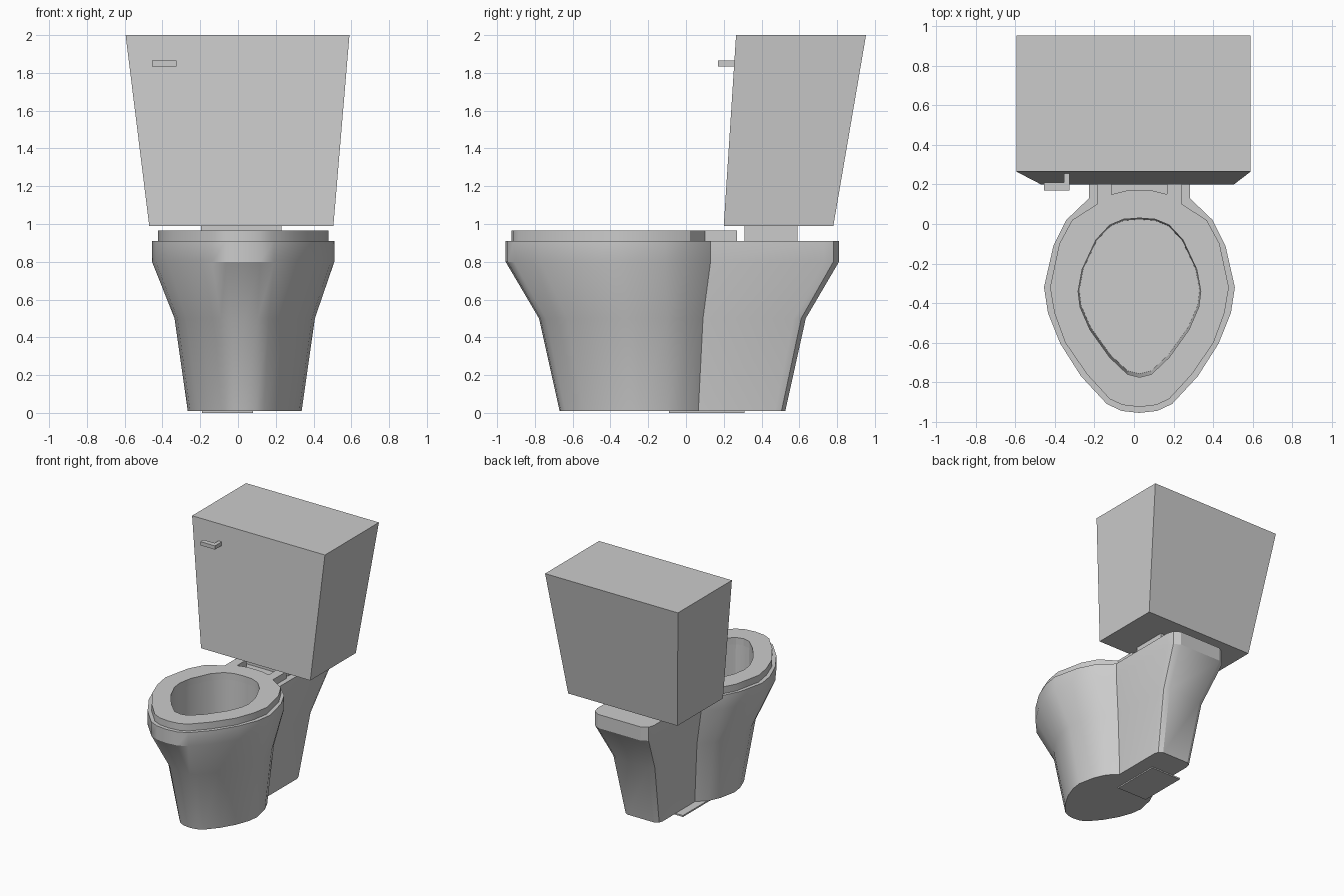
import bpy, bmesh
from math import radians

if "Cube" in bpy.data.objects:
    bpy.data.objects.remove(bpy.data.objects["Cube"])

CX = 0.0275  # centre line of the bowl

grey = bpy.data.materials.new("porcelain_grey")
grey.use_nodes = True
COLOUR = (0.6, 0.6, 0.6, 1)
grey.diffuse_color = COLOUR
grey.node_tree.nodes["Principled BSDF"].inputs["Base Color"].default_value = COLOUR


def finish(name, bm, smooth=None):
    bmesh.ops.recalc_face_normals(bm, faces=bm.faces)
    mesh = bpy.data.meshes.new(name)
    bm.to_mesh(mesh)
    bm.free()
    mesh.materials.append(grey)
    obj = bpy.data.objects.new(name, mesh)
    bpy.context.collection.objects.link(obj)
    if smooth:
        bpy.ops.object.select_all(action='DESELECT')
        obj.select_set(True)
        bpy.context.view_layer.objects.active = obj
        bpy.ops.object.shade_smooth_by_angle(angle=radians(smooth))
    return obj


def mirrored(half):
    """Close a half outline, given front to back, across the centre line."""
    return half + [(-x, y) for x, y in reversed(half) if x > 0]


def ring(bm, outline, z, sx=1, sy=1, cy=0, dx=0):
    """Add one loop of the outline, scaled about (0, cy)."""
    return [bm.verts.new((CX + dx + x * sx, cy + (y - cy) * sy, z)) for x, y in outline]


def bridge(bm, a, b):
    for i in range(len(a)):
        j = (i + 1) % len(a)
        bm.faces.new((a[i], a[j], b[j], b[i]))


def fill_between(bm, *loops):
    """Fill a flat area bounded by an outer loop and a hole."""
    edges = []
    for loop in loops:
        for i, v in enumerate(loop):
            w = loop[(i + 1) % len(loop)]
            edges.append(bm.edges.get((v, w)) or bm.edges.new((v, w)))
    bmesh.ops.triangle_fill(bm, edges=edges, use_beauty=True, normal=(0, 0, 1))


def block(name, bottom, top):
    """Tapered box; each end is (x0, x1, y0, y1, z)."""
    bm = bmesh.new()
    ends = [[bm.verts.new(p) for p in ((x0, y0, z), (x1, y0, z), (x1, y1, z), (x0, y1, z))]
            for x0, x1, y0, y1, z in (bottom, top)]
    bridge(bm, *ends)
    for end in ends:
        bm.faces.new(end)
    return finish(name, bm)


def box(name, x0, x1, y0, y1, z0, z1):
    return block(name, (x0, x1, y0, y1, z0), (x0, x1, y0, y1, z1))


# Half outlines, front to back
body_half = [(0, -.955), (.09, -.945), (.165, -.91), (.295, -.77), (.4, -.605),
             (.4625, -.45), (.4825, -.32), (.435, -.11), (.37, .02), (.255, .13),
             (.255, .73), (.24, .78), (.19, .81)]
seat_half = [(0, -.925), (.085, -.915), (.15, -.885), (.265, -.76), (.375, -.6),
             (.43, -.45), (.452, -.32), (.405, -.1), (.34, .02), (.215, .1),
             (.215, .27), (.14, .27), (.14, .15), (.07, .168), (0, .172)]
hole_half = [(0, -.775), (.06, -.76), (.15, -.675), (.25, -.535), (.3, -.42),
             (.31, -.34), (.29, -.23), (.22, -.08), (.15, -.005), (.08, .024), (0, .03)]
body_line, seat_line, hole_line = map(mirrored, (body_half, seat_half, hole_half))

# Pedestal and bowl, one loft with a hollow basin
bm = bmesh.new()
sections = [(.01, .625, .677, .008), (.5, .77, .8, .008), (.8, 1, 1, 0), (.91, 1, 1, 0)]
rings = [ring(bm, body_line, z, sx, sy, -.07, dx) for z, sx, sy, dx in sections]
for lower, upper in zip(rings, rings[1:]):
    bridge(bm, lower, upper)
bm.faces.new(rings[0])
rim = ring(bm, hole_line, .91)
floor = ring(bm, hole_line, .45, .98, .97, -.2)
bridge(bm, rim, floor)
bm.faces.new(floor)
fill_between(bm, rings[-1], rim)
finish("pedestal_bowl", bm, 28)

# Seat ring with two hinge tabs at the back
bm = bmesh.new()
outer = [ring(bm, seat_line, z) for z in (.91, .965)]
inner = [ring(bm, hole_line, z) for z in (.91, .965)]
bridge(bm, *outer)
bridge(bm, *inner)
for pair in zip(outer, inner):
    fill_between(bm, *pair)
finish("seat", bm, 28)

# Tank and the neck that carries it
box("tank_neck", -.195, .23, .31, .59, .9, 1.0)
block("tank", (-.47, .505, .2, .78, .99), (-.595, .59, .265, .953, 2))

# Flush handle
box("handle_stem", -.355, -.325, .2, .28, 1.835, 1.865)
box("handle_lever", -.455, -.325, .17, .21, 1.835, 1.865)

# Thin pad under the pedestal
box("base_pad", -.19, .08, -.09, .31, 0, .012)
